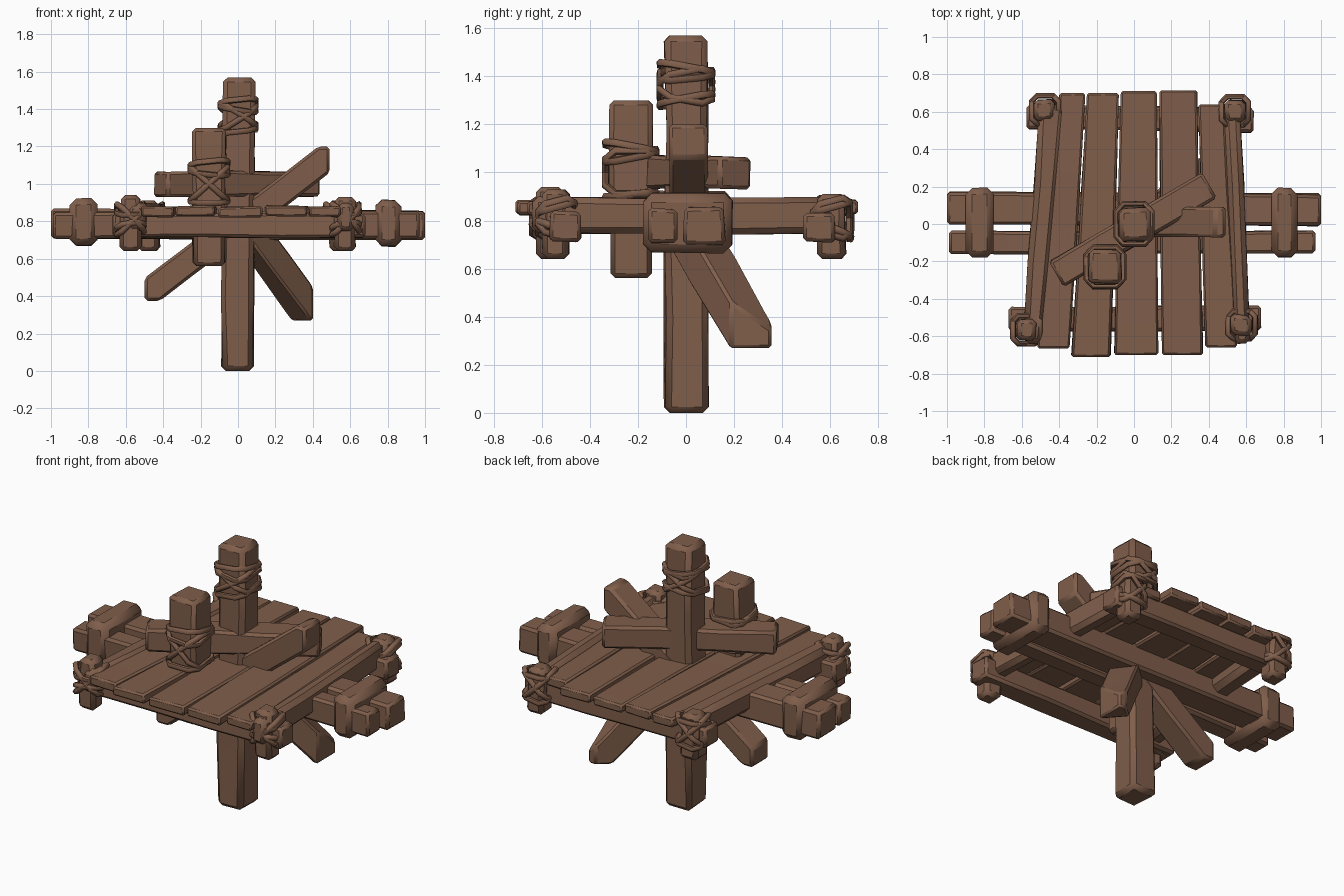
import bpy, bmesh, math, random
from mathutils import Vector as V

if "Cube" in bpy.data.objects:
    bpy.data.objects.remove(bpy.data.objects["Cube"])

random.seed(4)
wood = bpy.data.materials.new("brown_wood")
wood.diffuse_color = (0.215, 0.112, 0.07, 1)
wood.use_nodes = True
wood.node_tree.nodes["Principled BSDF"].inputs["Base Color"].default_value = wood.diffuse_color


def finish(ob, angle=35):
    if not ob.data.materials:
        ob.data.materials.append(wood)
    bpy.ops.object.select_all(action='DESELECT')
    ob.select_set(True)
    bpy.context.view_layer.objects.active = ob
    bpy.ops.object.shade_smooth_by_angle(angle=math.radians(angle))


def beam(name, p0, p1, w, h, w1=None, bev=0.015, jit=0.006, clips=(), side=None, rows=4):
    """Rough-hewn timber from p0 to p1; clips are (point, outward normal) end cuts."""
    p0, p1 = V(p0), V(p1)
    d = (p1 - p0).normalized()
    if side is None:
        side = d.cross(V((0, 0, 1))) if abs(d.z) < 0.98 else V((1, 0, 0))
    side = V(side).normalized()
    up = side.cross(d).normalized()
    w1 = w if w1 is None else w1
    bm = bmesh.new()
    rings = []
    for i in range(rows):
        t = i / (rows - 1)
        ww = w + (w1 - w) * t
        c = p0.lerp(p1, t)
        ring = []
        for sx, sy in ((-1, -1), (1, -1), (1, 1), (-1, 1)):
            j = side * random.uniform(-jit, jit) + up * random.uniform(-jit, jit)
            ring.append(bm.verts.new(c + side * sx * ww / 2 + up * sy * h / 2 + j))
        rings.append(ring)
    for a, b in zip(rings, rings[1:]):
        for k in range(4):
            bm.faces.new((a[k], a[(k + 1) % 4], b[(k + 1) % 4], b[k]))
    bm.faces.new(rings[0][::-1])
    bm.faces.new(rings[-1])
    for co, no in clips:
        bmesh.ops.bisect_plane(bm, geom=bm.verts[:] + bm.edges[:] + bm.faces[:],
                               plane_co=co, plane_no=no, clear_outer=True)
        bmesh.ops.holes_fill(bm, edges=[e for e in bm.edges if e.is_boundary], sides=0)
    bmesh.ops.recalc_face_normals(bm, faces=bm.faces)
    me = bpy.data.meshes.new(name)
    bm.to_mesh(me)
    bm.free()
    ob = bpy.data.objects.new(name, me)
    bpy.context.collection.objects.link(ob)
    m = ob.modifiers.new("worn_edges", 'BEVEL')
    m.width, m.segments, m.limit_method = bev, 1, 'ANGLE'
    finish(ob)
    return ob


def lashing(name, c, a, b, loops, r=0.016):
    """Rope loops round an upright timber; loops are (z offset, slope along x, slope along y)."""
    cu = bpy.data.curves.new(name, 'CURVE')
    cu.dimensions = '3D'
    cu.bevel_depth, cu.bevel_resolution = r, 1
    for dz, kx, ky in loops:
        sp = cu.splines.new('POLY')
        pts = [(-1, -.6), (-.6, -1), (.6, -1), (1, -.6), (1, .6), (.6, 1), (-.6, 1), (-1, .6)]
        sp.points.add(len(pts) - 1)
        for p, (u, v) in zip(sp.points, pts):
            p.co = (c[0] + u * a, c[1] + v * b, c[2] + dz + kx * u + ky * v, 1)
        sp.use_cyclic_u = True
    ob = bpy.data.objects.new(name, cu)
    bpy.context.collection.objects.link(ob)
    cu.materials.append(wood)
    bpy.ops.object.select_all(action='DESELECT')
    ob.select_set(True)
    bpy.context.view_layer.objects.active = ob
    bpy.ops.object.convert(target='MESH')
    finish(bpy.context.view_layer.objects.active, 60)


# Upright posts with their rope lashings
beam("main_post", (0, 0, 0), (0, 0, 1.57), 0.175, 0.175, bev=0.025, jit=0.01, rows=5)
lashing("main_post_rope", (0, 0, 1.36), 0.095, 0.108,
        [(0.07, 0.01, -0.02), (0.045, -0.015, 0.01), (0.0, 0.06, 0.02),
         (0.0, -0.06, -0.02), (-0.06, 0.01, 0.02)])
beam("short_post", (-0.155, -0.23, 0.56), (-0.155, -0.23, 1.30), 0.175, 0.175, bev=0.02, jit=0.008)
lashing("short_post_rope", (-0.155, -0.23, 1.0), 0.1, 0.105,
        [(0.1, 0.01, -0.02), (0.07, -0.01, 0.02), (0.0, 0.09, 0.0),
         (0.0, -0.09, 0.0), (-0.09, 0, 0.01)])

# Long twin carrying beams and the blocks binding their ends
beam("long_beam_back", (-1, 0.085, 0.785), (1, 0.075, 0.78), 0.17, 0.155)
beam("long_beam_front", (-0.99, -0.1, 0.78), (0.97, -0.1, 0.78), 0.12, 0.14)
beam("end_binding_left", (-0.9, 0.01, 0.795), (-0.75, 0.01, 0.795), 0.37, 0.25, bev=0.035, rows=2)
beam("end_binding_right", (0.735, 0.01, 0.79), (0.875, 0.01, 0.79), 0.37, 0.25, bev=0.035, rows=2)

# Deck planks, fanning out toward the front: front edges, back edges, y range
planks = [(-0.52, -0.345, -0.40, -0.26, -0.665, 0.70),
          (-0.335, -0.125, -0.25, -0.08, -0.71, 0.70),
          (-0.105, 0.13, -0.07, 0.12, -0.70, 0.71),
          (0.147, 0.37, 0.135, 0.335, -0.70, 0.715),
          (0.38, 0.55, 0.345, 0.48, -0.66, 0.64)]
for i, (fa, fb, ba, bb, y0, y1) in enumerate(planks):
    z = 0.85 + 0.006 * (i % 2)
    beam(f"deck_plank_{i + 1}", ((fa + fb) / 2, y0, z), ((ba + bb) / 2, y1, z),
         fb - fa, 0.055, bb - ba, bev=0.01, jit=0.004, side=(1, 0, 0))

# Deck frame: side rails and cross beams
beam("side_rail_left", (-0.545, -0.64, 0.82), (-0.435, 0.64, 0.82), 0.10, 0.15, 0.14, bev=0.03)
beam("side_rail_right", (0.575, -0.64, 0.82), (0.525, 0.64, 0.82), 0.09, 0.15, bev=0.025)
beam("cross_beam_front", (-0.67, -0.51, 0.775), (0.68, -0.50, 0.775), 0.13, 0.125)
beam("cross_beam_back", (-0.575, 0.575, 0.775), (0.64, 0.555, 0.775), 0.13, 0.125)

# Corner stakes with crossed rope
for name, x, y, top in (("front_left", -0.575, -0.565, 0.94), ("front_right", 0.575, -0.54, 0.93),
                        ("back_left", -0.475, 0.61, 0.91), ("back_right", 0.54, 0.605, 0.91)):
    beam(f"corner_stake_{name}", (x, y, 0.64), (x, y, top), 0.11, 0.11, bev=0.022, jit=0.008, rows=3)
    lashing(f"corner_rope_{name}", (x, y, 0.81), 0.072, 0.075,
            [(0.0, 0.07, 0.02), (0.0, -0.07, -0.02), (0.045, 0.0, 0.02), (-0.05, 0.01, -0.03)])

# Horizontal handle bar running diagonally above the deck
beam("diagonal_bar", (-0.415, -0.27, 1.0), (0.405, 0.205, 1.0), 0.155, 0.135)

# Slanted braces with squared-off ends
beam("long_brace", (-0.65, 0.01, 0.292), (0.65, 0.01, 1.273), 0.165, 0.145,
     clips=[((-0.5, 0, 0), (-1, 0, 0)), ((0, 0, 0.375), (0, 0, -1)),
            ((0.49, 0, 0), (1, 0, 0)), ((0, 0, 1.2), (0, 0, 1))])
beam("low_brace", (0.007, -0.02, 0.82), (0.50, 0.372, 0.148), 0.16, 0.145,
     clips=[((0.4, 0, 0), (1, 0, 0)), ((0, 0, 0.27), (0, 0, -1)), ((0, 0.355, 0), (0, 1, 0))])
